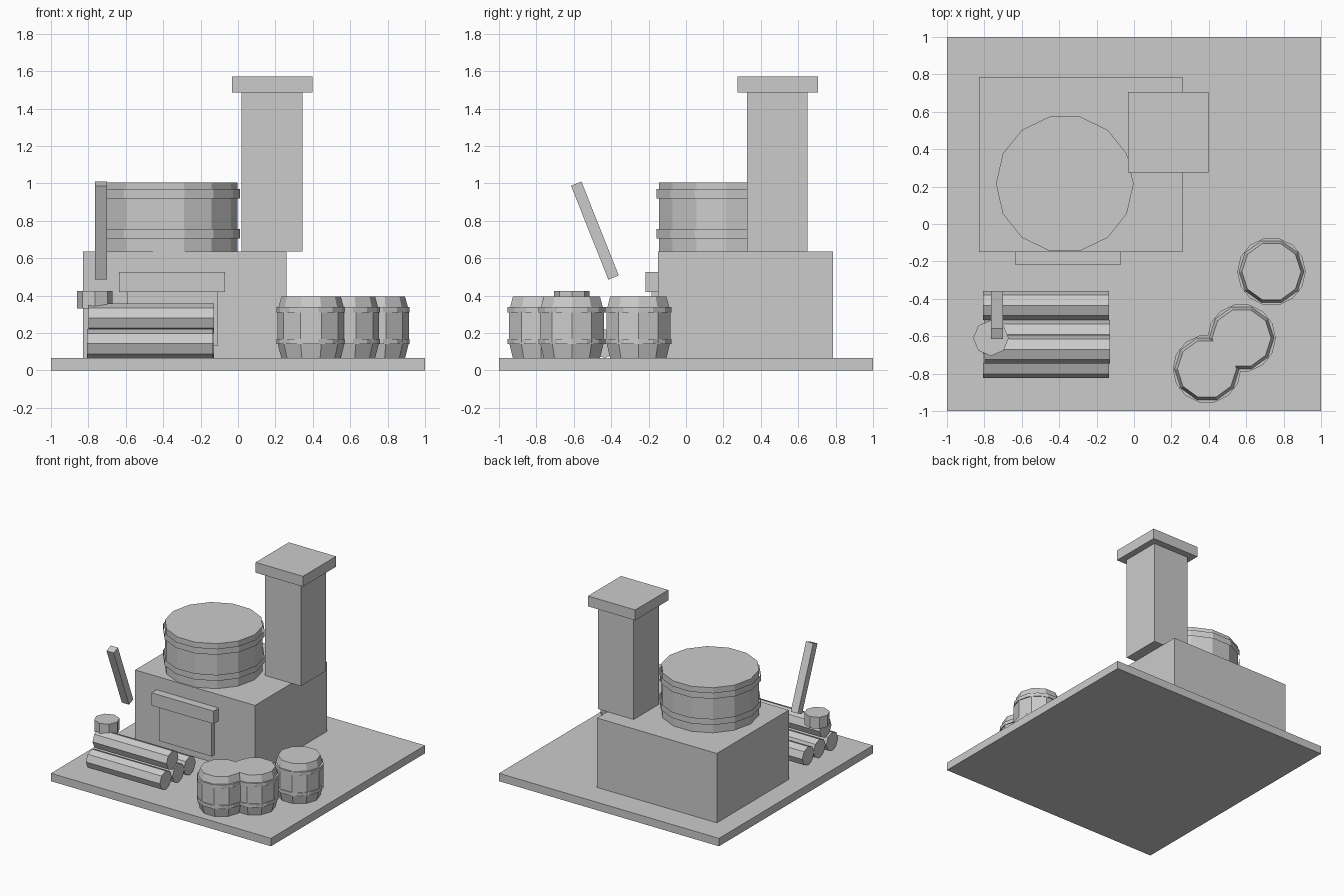
import bpy, bmesh, math
from mathutils import Matrix

if "Cube" in bpy.data.objects:
    bpy.data.objects.remove(bpy.data.objects["Cube"])


def finish(name, bm):
    me = bpy.data.meshes.new(name)
    bm.to_mesh(me)
    bm.free()
    ob = bpy.data.objects.new(name, me)
    bpy.context.collection.objects.link(ob)
    return ob


def box(name, x, y, z):
    lo, hi = zip(x, y, z)
    size = [b - a for a, b in zip(lo, hi)]
    mid = [(a + b) / 2 for a, b in zip(lo, hi)]
    bm = bmesh.new()
    bmesh.ops.create_cube(bm, size=1, matrix=Matrix.Translation(mid) @ Matrix.Diagonal((*size, 1)))
    return finish(name, bm)


def lathe(name, x, y, profile, sides, caps=True, turn=0):
    """Faceted solid (or open band) from (radius, z) profile points."""
    bm = bmesh.new()
    rings = []
    for r, z in profile:
        rings.append([bm.verts.new((x + r * math.cos(turn + math.tau * i / sides),
                                    y + r * math.sin(turn + math.tau * i / sides), z))
                      for i in range(sides)])
    for a, b in zip(rings, rings[1:]):
        for i in range(sides):
            j = (i + 1) % sides
            bm.faces.new((a[i], a[j], b[j], b[i]))
    if caps:
        bm.faces.new(rings[0][::-1])
        bm.faces.new(rings[-1])
    return finish(name, bm)


# Ground slab and furnace
box("base_slab", (-1, 1), (-1, 1), (0, 0.065))
box("furnace_body", (-0.83, 0.26), (-0.15, 0.785), (0.065, 0.635))
box("furnace_door", (-0.59, -0.11), (-0.185, -0.15), (0.13, 0.42))
box("door_lintel", (-0.635, -0.07), (-0.217, -0.15), (0.42, 0.525))

# Chimney
box("chimney", (0.02, 0.345), (0.325, 0.65), (0.635, 1.485))
box("chimney_cap", (-0.032, 0.398), (0.275, 0.705), (1.485, 1.57))

# Vat with two open bands
lathe("vat", -0.37, 0.215, [(0.368, 0.635), (0.368, 1.005)], 14)
for i, z in enumerate((0.705, 0.92)):
    lathe(f"vat_band_{i}", -0.37, 0.215, [(0.382, z), (0.382, z + 0.05)], 14, caps=False)

# Barrels with hoops
for i, (x, y) in enumerate([(0.39, -0.775), (0.575, -0.61), (0.735, -0.255)]):
    lathe(f"barrel_{i}", x, y, [(0.158, 0.065), (0.18, 0.15), (0.18, 0.315), (0.158, 0.395)], 10)
    for j, z in enumerate((0.14, 0.31)):
        lathe(f"barrel_{i}_hoop_{j}", x, y, [(0.183, z), (0.183, z + 0.028)], 14)

# Stacked logs
for i, (x, y, z) in enumerate([(-0.47, -0.435, 0.143), (-0.465, -0.59, 0.143),
                               (-0.47, -0.747, 0.143), (-0.463, -0.67, 0.28)]):
    log = lathe(f"log_{i}", 0, 0, [(0.077, -0.336), (0.077, 0.336)], 8)
    log.rotation_euler = (0, math.pi / 2, 0)
    log.location = (x, y, z)

# Chopping block and leaning handle
lathe("chopping_block", -0.765, -0.61, [(0.095, 0.33), (0.095, 0.425)], 8)
handle = box("tool_handle", (-0.0325, 0.0325), (-0.03, 0.03), (-0.27, 0.27))
handle.rotation_euler = (math.radians(21.7), 0, 0)
handle.location = (-0.7325, -0.487, 0.747)
